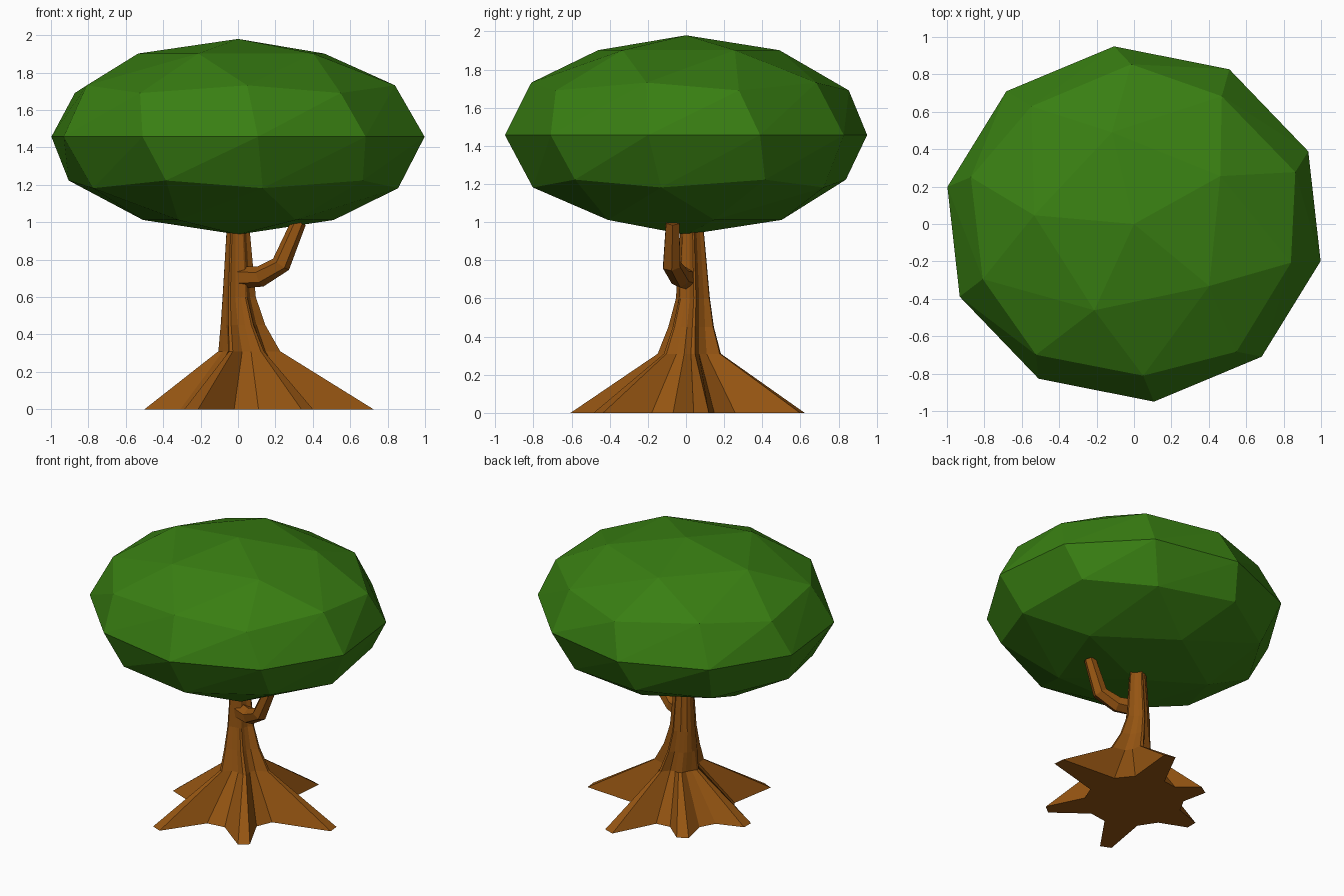
import bpy, bmesh
from math import sin, cos, tau, radians
from mathutils import Vector, Matrix

if "Cube" in bpy.data.objects:
    bpy.data.objects.remove(bpy.data.objects["Cube"])


def material(name, color):
    mat = bpy.data.materials.new(name)
    mat.diffuse_color = (*color, 1)
    mat.use_nodes = True
    mat.node_tree.nodes["Principled BSDF"].inputs["Base Color"].default_value = mat.diffuse_color
    return mat


def finish(name, bm, mat):
    bmesh.ops.recalc_face_normals(bm, faces=bm.faces)
    mesh = bpy.data.meshes.new(name)
    bm.to_mesh(mesh)
    bm.free()
    mesh.materials.append(mat)
    obj = bpy.data.objects.new(name, mesh)
    bpy.context.collection.objects.link(obj)
    return obj


def loft(name, rings, mat):
    """Skin a stack of equal-length point rings and cap both ends."""
    bm = bmesh.new()
    loops = [[bm.verts.new(p) for p in ring] for ring in rings]
    n = len(loops[0])
    for a, b in zip(loops, loops[1:]):
        for i in range(n):
            j = (i + 1) % n
            bm.faces.new((a[i], a[j], b[j], b[i]))
    bm.faces.new(loops[0][::-1])
    bm.faces.new(loops[-1])
    return finish(name, bm, mat)


bark = material("bark", (0.30, 0.09, 0.006))
leaf = material("leaf", (0.04, 0.21, 0.006))

# Canopy: flattened icosphere, twisted around the vertical axis
bm = bmesh.new()
bmesh.ops.create_icosphere(bm, subdivisions=2, radius=1)
for v in bm.verts:
    v.co = Matrix.Rotation(radians(6 + 29 * v.co.z), 3, 'Z') @ v.co
    v.co = Vector((v.co.x * 1.02, v.co.y * 0.955, v.co.z * 0.523 + 1.457))
finish("canopy", bm, leaf)

# Trunk: six blunt root tips with hollows between, narrowing upward
roots = [Vector(p) for p in ((-0.25, -0.59), (0.37, -0.46), (0.72, 0.08),
                             (0.20, 0.61), (-0.26, 0.41), (-0.50, 0.0))]
HOLLOW = 0.33
outline = []                     # (point, is_tip)
for i, tip in enumerate(roots):
    nxt = roots[(i + 1) % len(roots)]
    side = Vector((-tip.y, tip.x)).normalized() * 0.04
    outline += [(tip - side, True), (tip + side, True)]
    d0, d1 = tip.normalized(), nxt.normalized()
    for t in (0.33, 0.67):
        outline.append((d0.lerp(d1, t).normalized() * HOLLOW, False))

# height, tip scale, hollow scale, centre x, centre y
levels = [(0.0, 1.0, 1.0, 0.0, 0.0),
          (0.31, 0.27, 0.36, 0.03, 0.015),
          (0.45, 0.195, 0.29, 0.005, 0.025),
          (0.60, 0.145, 0.23, -0.01, 0.035),
          (1.00, 0.095, 0.155, -0.01, 0.03)]
rings = [[(p.x * (kt if tip else kh) + cx, p.y * (kt if tip else kh) + cy, z)
          for p, tip in outline] for z, kt, kh, cx, cy in levels]
loft("trunk", rings, bark)

# Branch: six-sided tapered limb bending up into the canopy
path = [Vector(p) for p in ((0.0, 0.02, 0.705), (0.12, -0.03, 0.71),
                            (0.23, -0.075, 0.775), (0.325, -0.07, 1.0))]
radii = (0.06, 0.056, 0.052, 0.04)
rings = []
for i, (c, r) in enumerate(zip(path, radii)):
    axis = (path[min(i + 1, 3)] - path[max(i - 1, 0)]).normalized()
    u = axis.cross(Vector((0, 1, 0))).normalized()
    w = axis.cross(u)
    rings.append([c + r * (u * cos(tau * k / 6) + w * sin(tau * k / 6))
                  for k in range(6)])
loft("branch", rings, bark)
